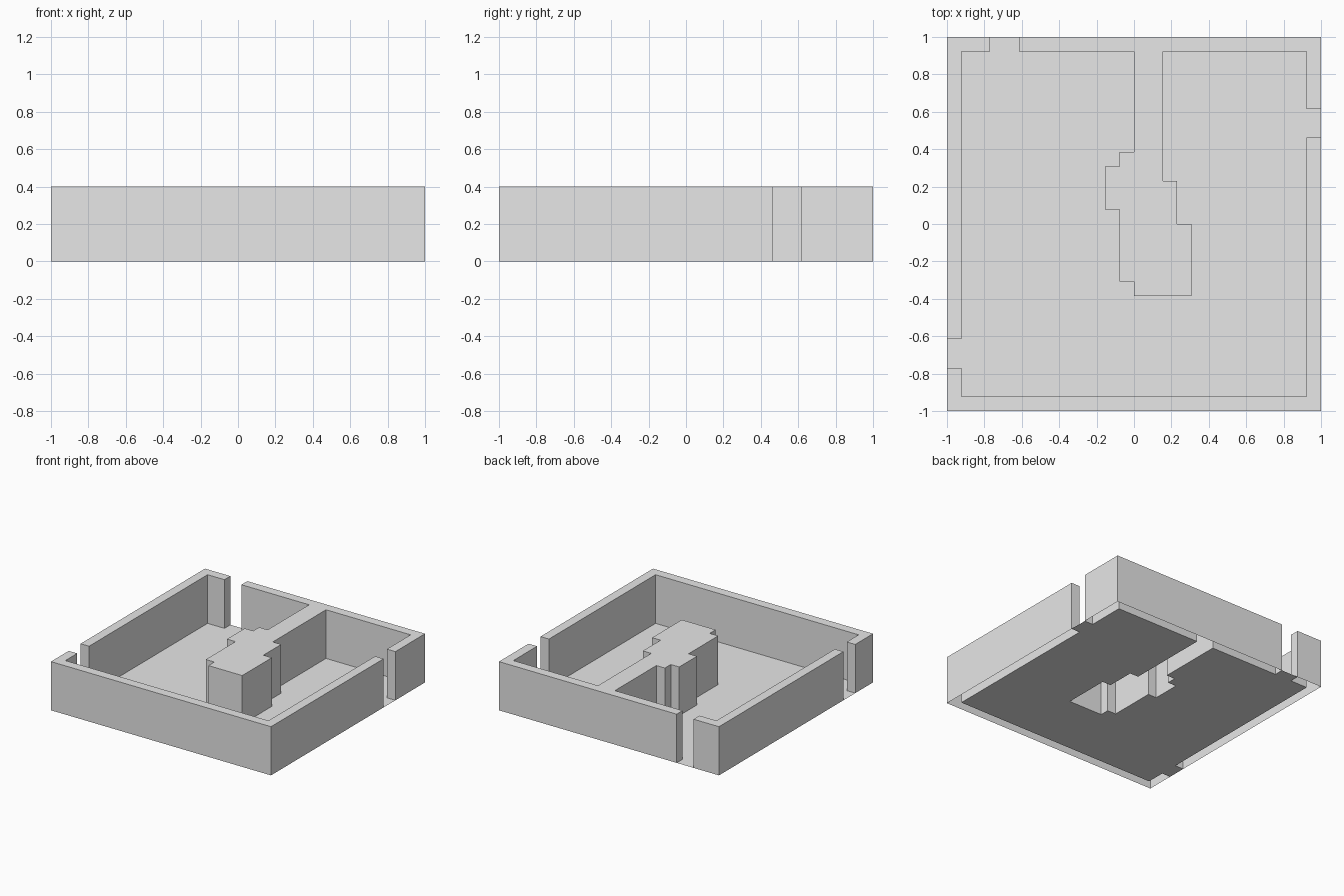
import bpy
import bmesh

CELLS = 26          # plan is laid out on a square grid
WALL_HEIGHT = 0.4

cube = bpy.data.objects.get("Cube")
if cube:
    bpy.data.objects.remove(cube, do_unlink=True)

grey = bpy.data.materials.new("plain_grey")
grey.use_nodes = True
grey.diffuse_color = (0.8, 0.8, 0.8, 1)
grey.node_tree.nodes["Principled BSDF"].inputs["Base Color"].default_value = (0.8, 0.8, 0.8, 1)

# Plan rectangles in grid cells: x start, x end, y start, y end
DOORWAYS = [(3, 5, 25, 26), (25, 26, 19, 21), (0, 1, 3, 5)]
PARTITION = [(13, 15, 8, 25), (12, 13, 9, 18), (11, 12, 14, 17),
             (15, 16, 8, 16), (16, 17, 8, 13)]


def inside(rects, i, j):
    return any(x0 <= i < x1 and y0 <= j < y1 for x0, x1, y0, y1 in rects)


def is_wall(face):
    centre = face.calc_center_median()
    i, j = (int((c + 1) * CELLS / 2) for c in centre.xy)
    border = i in (0, CELLS - 1) or j in (0, CELLS - 1)
    return (border and not inside(DOORWAYS, i, j)) or inside(PARTITION, i, j)


def plan_part(name, wanted, height=0):
    """Keep the wanted plan cells and raise them into an open-bottomed shell."""
    bm = bmesh.new()
    bmesh.ops.create_grid(bm, x_segments=CELLS, y_segments=CELLS, size=1)
    unwanted = [f for f in bm.faces if not wanted(f)]
    bmesh.ops.delete(bm, geom=unwanted, context='FACES')
    if height:
        rim = [e for e in bm.edges if e.is_boundary]
        sides = bmesh.ops.extrude_edge_only(bm, edges=rim)["geom"]
        lower = {v for v in sides if isinstance(v, bmesh.types.BMVert)}
        for v in bm.verts:
            v.co.z = 0 if v in lower else height
    # Merge coplanar cells into clean flat faces
    bmesh.ops.dissolve_limit(bm, angle_limit=0.02, verts=bm.verts[:], edges=bm.edges[:])
    # Face outwards, using the horizontal faces as reference
    bmesh.ops.recalc_face_normals(bm, faces=bm.faces[:])
    flats = [f for f in bm.faces if abs(f.normal.z) > 0.9]
    if flats[0].normal.z < 0:
        bmesh.ops.reverse_faces(bm, faces=bm.faces[:])
    mesh = bpy.data.meshes.new(name)
    bm.to_mesh(mesh)
    bm.free()
    mesh.materials.append(grey)
    obj = bpy.data.objects.new(name, mesh)
    bpy.context.collection.objects.link(obj)
    return obj


# Floor fills the rooms and doorways; walls include the central partition
plan_part("floor", lambda f: not is_wall(f))
plan_part("walls", is_wall, WALL_HEIGHT)
